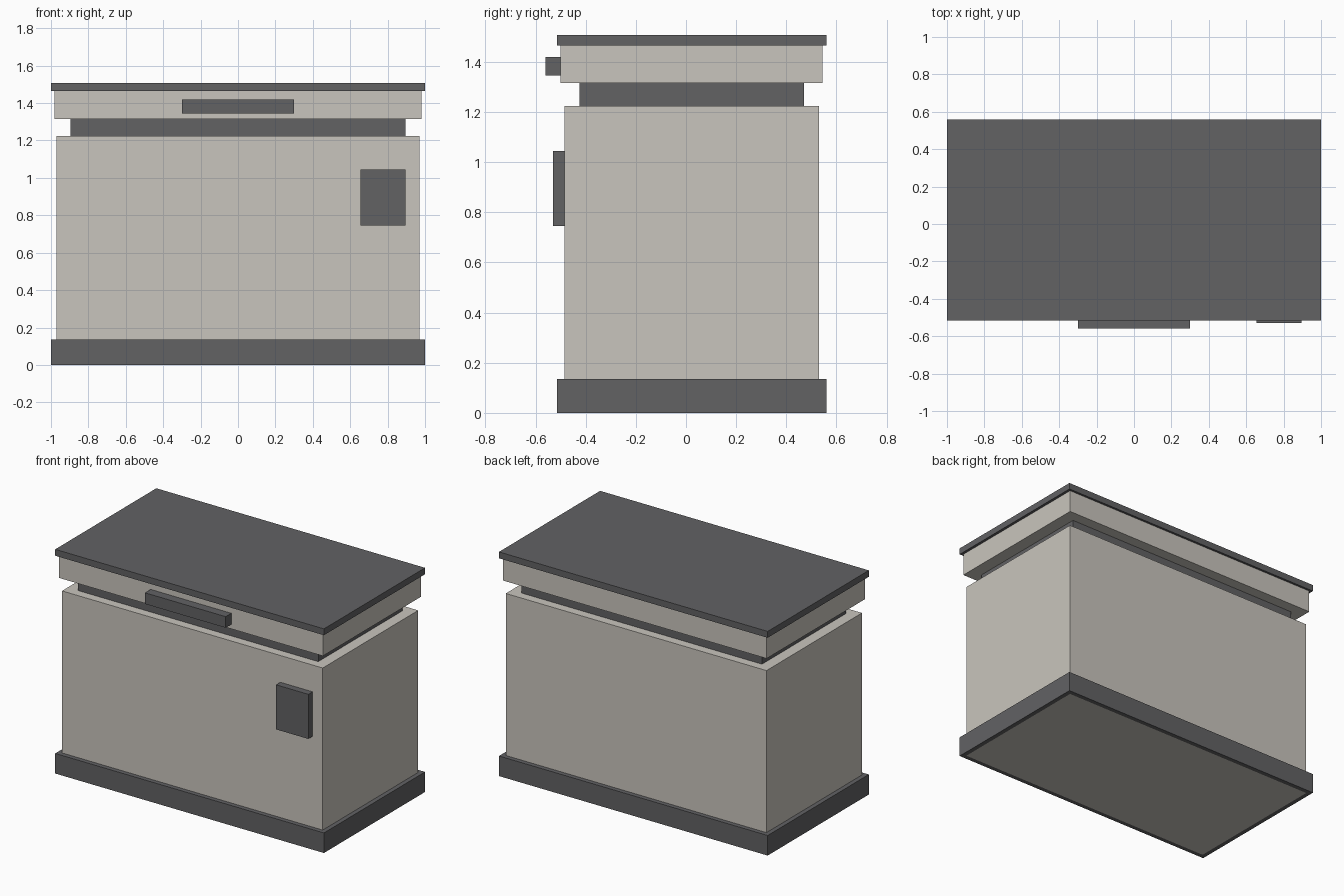
import bpy
import bmesh

cube = bpy.data.objects.get("Cube")
if cube:
    bpy.data.objects.remove(cube, do_unlink=True)


def make_material(name, colour):
    mat = bpy.data.materials.new(name)
    mat.use_nodes = True
    mat.diffuse_color = colour
    mat.node_tree.nodes["Principled BSDF"].inputs["Base Color"].default_value = colour
    return mat


LIGHT = make_material("warm light grey", (0.584, 0.558, 0.509, 1))
DARK = make_material("dark grey", (0.122, 0.122, 0.127, 1))
MID_Y = 0.0225  # the cabinet sits slightly back, behind the handle


def add_object(name, bm, mat):
    mesh = bpy.data.meshes.new(name)
    bmesh.ops.recalc_face_normals(bm, faces=bm.faces)
    bm.to_mesh(mesh)
    bm.free()
    mesh.materials.append(mat)
    obj = bpy.data.objects.new(name, mesh)
    bpy.context.collection.objects.link(obj)
    return obj


def box(name, xs, ys, zs, mat):
    bm = bmesh.new()
    bmesh.ops.create_cube(bm, size=1)
    for v in bm.verts:
        v.co = [span[0] if c < 0 else span[1] for c, span in zip(v.co, (xs, ys, zs))]
    return add_object(name, bm, mat)


def slab(name, half_x, half_y, zs, mat):
    return box(name, (-half_x, half_x), (MID_Y - half_y, MID_Y + half_y), zs, mat)


def frame(name, outer, inner, zs, mat):
    """Rectangular ring swept around the body."""
    bm = bmesh.new()
    loops = []
    for (hx, hy), z in ((outer, zs[0]), (outer, zs[1]), (inner, zs[1]), (inner, zs[0])):
        loops.append([bm.verts.new((sx * hx, MID_Y + sy * hy, z))
                      for sx, sy in ((-1, -1), (1, -1), (1, 1), (-1, 1))])
    for k in range(4):
        a, b = loops[k], loops[(k + 1) % 4]
        for i in range(4):
            j = (i + 1) % 4
            bm.faces.new((a[i], a[j], b[j], b[i]))
    return add_object(name, bm, mat)


# Cabinet, with its floor showing inside the plinth
body_size = (0.97, 0.5075)
slab("body", *body_size, (0, 1.225), LIGHT)
frame("base_plinth", (1.0, 0.5375), body_size, (0, 0.135), DARK)

# Recessed seal, lid and top plate
slab("lid_seal", 0.895, 0.4475, (1.225, 1.315), DARK)
slab("lid", 0.982, 0.5225, (1.315, 1.465), LIGHT)
slab("top_plate", 1.0, 0.5375, (1.465, 1.508), DARK)

# Front fittings
box("lid_handle", (-0.3, 0.3), (-0.56, -0.5), (1.345, 1.42), DARK)
box("control_panel", (0.655, 0.895), (-0.53, -0.485), (0.745, 1.045), DARK)
